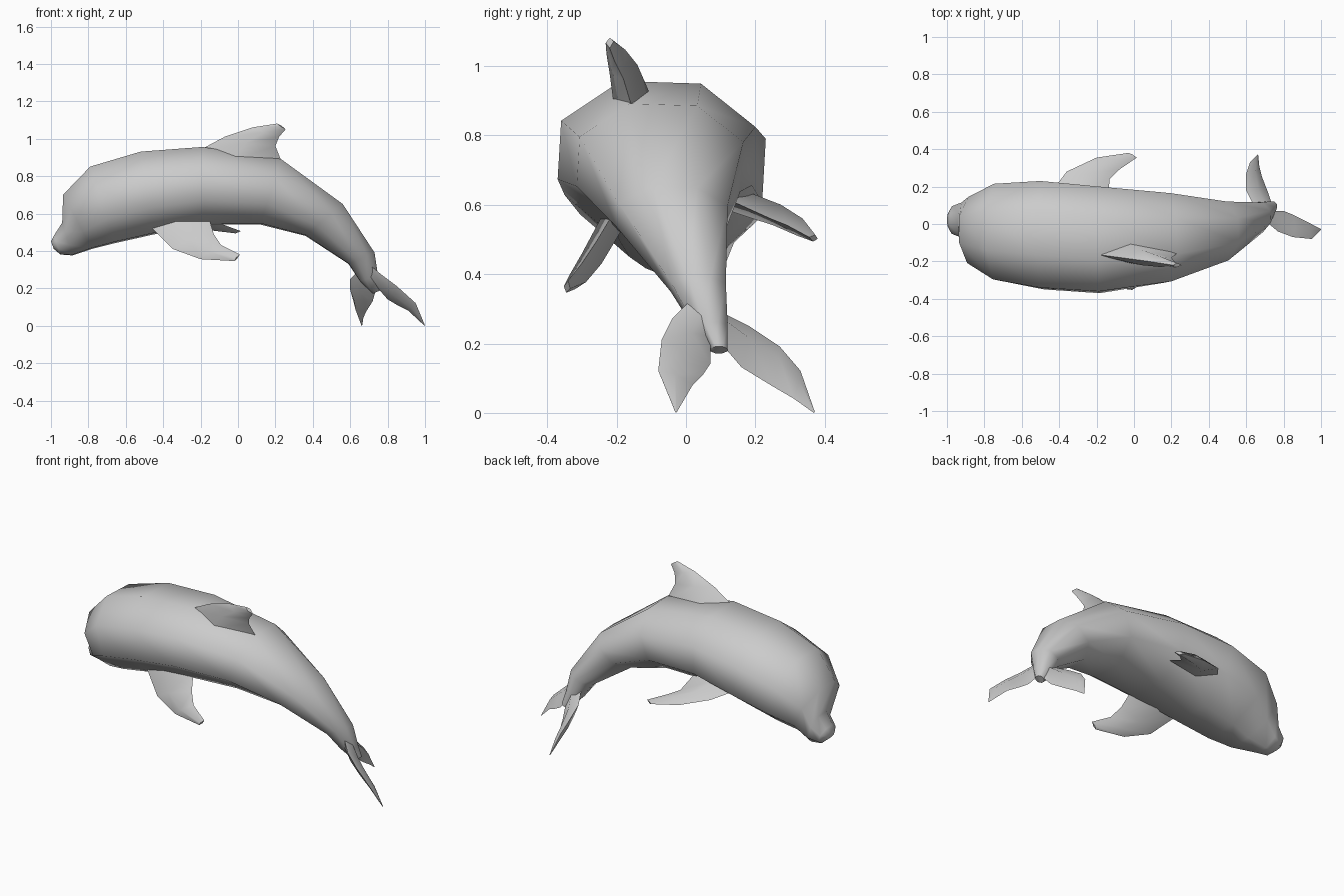
import bpy, bmesh
from math import sin, cos, radians
from mathutils import Vector

if "Cube" in bpy.data.objects:
    bpy.data.objects.remove(bpy.data.objects["Cube"])

skin = bpy.data.materials.new("grey_skin")
skin.use_nodes = True
grey = (0.6, 0.6, 0.6, 1)
skin.diffuse_color = grey
skin.node_tree.nodes["Principled BSDF"].inputs["Base Color"].default_value = grey


def loft(name, rings):
    """Skin a closed, smooth surface over a list of point rings."""
    bm = bmesh.new()
    loops = [[bm.verts.new(p) for p in ring] for ring in rings]
    n = len(loops[0])
    for a, b in zip(loops, loops[1:]):
        for i in range(n):
            j = (i + 1) % n
            bm.faces.new((a[i], a[j], b[j], b[i]))
    bm.faces.new(loops[0][::-1])
    bm.faces.new(loops[-1])
    bmesh.ops.recalc_face_normals(bm, faces=bm.faces)
    mesh = bpy.data.meshes.new(name)
    bm.to_mesh(mesh)
    bm.free()
    mesh.materials.append(skin)
    ob = bpy.data.objects.new(name, mesh)
    bpy.context.collection.objects.link(ob)
    bpy.ops.object.select_all(action='DESELECT')
    ob.select_set(True)
    bpy.context.view_layer.objects.active = ob
    bpy.ops.object.shade_smooth_by_angle(angle=radians(60))
    return ob


def fin(name, lead, trail, thick):
    """Blade with a diamond section between a leading and a trailing edge."""
    lead, trail = [Vector(p) for p in lead], [Vector(p) for p in trail]
    span = (lead[-1] + trail[-1]) - (lead[0] + trail[0])
    rings = []
    for a, b, t in zip(lead, trail, thick):
        side = (b - a).cross(span).normalized() * t
        mid = a.lerp(b, 0.42)
        rings.append((a, mid + side, b, mid - side))
    return loft(name, rings)


# Body: back x, z; belly x, z; centre y; half width, rolled to one side
stations = [
    (-1.0, .46, -.985, .42, .02, .035),
    (-.985, .49, -.95, .39, .02, .075),
    (-.94, .56, -.885, .385, .02, .095),
    (-.935, .71, -.78, .42, -.035, .18),
    (-.79, .86, -.66, .45, -.045, .26),
    (-.52, .94, -.46, .495, -.06, .29),
    (-.19, .965, -.18, .55, -.085, .285),
    (.23, .9, .12, .55, -.075, .24),
    (.56, .66, .36, .49, -.04, .16),
    (.73, .4, .59, .34, .035, .08),
    (.75, .27, .65, .25, .07, .05),
    (.765, .2, .72, .18, .095, .025),
]
ROLL, SIDES = radians(20), 8
rings = []
for tx, tz, bx, bz, y, half in stations:
    top, low = Vector((tx, y, tz)), Vector((bx, y, bz))
    centre, up = (top + low) / 2, (top - low) / 2 / cos(ROLL)
    across = Vector((0, -half / cos(ROLL), 0))
    angles = [ROLL + radians(360 / SIDES * k) for k in range(SIDES)]
    rings.append([centre + up * cos(a) + across * sin(a) for a in angles])
loft("body", rings)

# Dorsal fin
fin("dorsal_fin",
    [(-.22, -.16, .94), (-.07, -.18, 1.02), (.08, -.2, 1.07), (.21, -.22, 1.09)],
    [(.24, -.15, .87), (.2, -.18, .97), (.22, -.205, 1.02), (.255, -.22, 1.06)],
    [.055, .042, .028, .012])

# Side flippers
fin("right_flipper",
    [(-.46, -.22, .53), (-.35, -.28, .42), (-.2, -.32, .365), (-.02, -.345, .355)],
    [(-.16, -.2, .6), (-.13, -.26, .5), (-.09, -.3, .44), (.01, -.34, .39)],
    [.035, .032, .026, .01])
fin("left_flipper",
    [(-.45, .16, .62), (-.36, .28, .585), (-.2, .355, .54), (-.03, .38, .51)],
    [(-.14, .13, .62), (-.13, .24, .57), (-.08, .29, .55), (.015, .355, .515)],
    [.035, .032, .026, .01])

# Tail flukes
fin("left_fluke",
    [(.65, .08, .31), (.6, .18, .26), (.6, .27, .2), (.62, .33, .13), (.66, .37, .01)],
    [(.74, .1, .21), (.72, .16, .14), (.685, .25, .085), (.67, .31, .05), (.664, .37, .01)],
    [.025, .024, .02, .014, .002])
fin("right_fluke",
    [(.71, .01, .33), (.77, -.04, .28), (.85, -.07, .22), (.95, -.08, .13), (1.0, -.03, .01)],
    [(.73, .07, .23), (.8, .07, .15), (.85, .05, .12), (.91, .02, .09), (.996, -.027, .01)],
    [.025, .024, .02, .014, .002])

# Stand the model on the ground
bpy.context.view_layer.update()
parts = [o for o in bpy.data.objects if o.type == 'MESH' and skin.name in o.data.materials]
lowest = min(v.co.z for o in parts for v in o.data.vertices)
for o in parts:
    for v in o.data.vertices:
        v.co.z -= lowest
